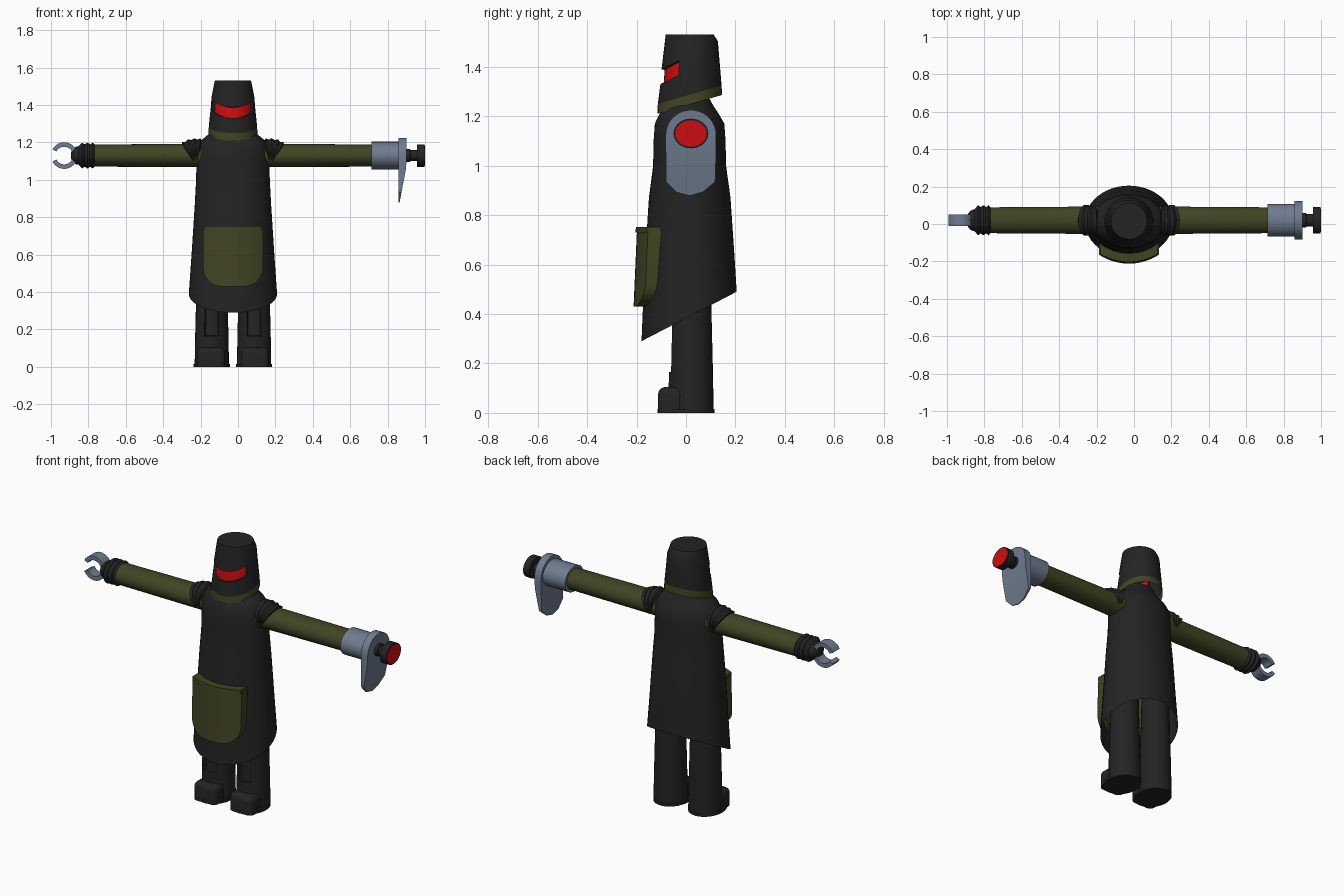
import bpy, bmesh, math
from math import sin, cos, pi, radians

if "Cube" in bpy.data.objects:
    bpy.data.objects.remove(bpy.data.objects["Cube"])

CX, ARM_Y, ARM_Z = -0.027, 0.02, 1.13


def mat(name, rgb):
    m = bpy.data.materials.new(name)
    m.diffuse_color = (*rgb, 1)
    m.use_nodes = True
    m.node_tree.nodes["Principled BSDF"].inputs["Base Color"].default_value = m.diffuse_color
    return m


DARK = mat("charcoal black", (0.017, 0.017, 0.017))
OLIVE = mat("olive green", (0.052, 0.058, 0.017))
METAL = mat("blue grey metal", (0.16, 0.2, 0.275))
RED = mat("bright red", (0.62, 0.004, 0.005))


def finish(name, bm, mats, angle=35):
    me = bpy.data.meshes.new(name)
    bm.to_mesh(me)
    bm.free()
    ob = bpy.data.objects.new(name, me)
    bpy.context.collection.objects.link(ob)
    for m in mats:
        me.materials.append(m)
    bpy.ops.object.select_all(action='DESELECT')
    bpy.context.view_layer.objects.active = ob
    ob.select_set(True)
    bpy.ops.object.shade_smooth_by_angle(angle=radians(angle))
    return ob


def loft(rings, cap0=True, cap1=True):
    """Skin a list of closed loops; returns the bmesh and faces[row][column]."""
    bm = bmesh.new()
    vs = [[bm.verts.new(p) for p in r] for r in rings]
    n = len(rings[0])
    rows = [[bm.faces.new((a[i], a[(i + 1) % n], b[(i + 1) % n], b[i])) for i in range(n)]
            for a, b in zip(vs, vs[1:])]
    if cap0:
        bm.faces.new(vs[0][::-1])
    if cap1:
        bm.faces.new(vs[-1])
    bmesh.ops.recalc_face_normals(bm, faces=bm.faces[:])
    return bm, rows


def oval(cx, cy, z, rx, ry, slope=0, n=32):
    """Horizontal or front-to-back tilted oval loop."""
    return [(cx + rx * cos(2 * pi * i / n), cy + ry * sin(2 * pi * i / n),
             z + slope * ry * sin(2 * pi * i / n)) for i in range(n)]


def x_lathe(name, profile, mats, n=32, wide=1.17):
    """Oval turned part along the arm axis from (x, radius) points."""
    rings = [[(x, ARM_Y + wide * r * cos(2 * pi * i / n), ARM_Z + r * sin(2 * pi * i / n))
              for i in range(n)] for x, r in profile]
    bm, _ = loft(rings)
    return finish(name, bm, mats)


# robe: slanted open hem, (z, half width, front y, back y)
robe = [(0.62, 0.220, -0.166, 0.197), (0.87, 0.204, -0.15, 0.18), (1.0, 0.197, -0.133, 0.162),
        (1.10, 0.195, -0.131, 0.16), (1.17, 0.190, -0.126, 0.155), (1.21, 0.172, -0.107, 0.132),
        (1.24, 0.135, -0.09, 0.112), (1.27, 0.1, -0.075, 0.095), (1.30, 0.085, -0.06, 0.085)]
rings = [oval(CX, 0.0125, 0.39, 0.236, 0.1925, 0.52, 48)]
rings += [oval(CX, (f + b) / 2, z, w, (b - f) / 2, 0, 48) for z, w, f, b in robe]
bm, _ = loft(rings, cap0=False)
finish("robe", bm, [DARK], 50)

# helmet: olive rim band, recessed red visor between tilted loops
levels = [(1.248, 0.131, 0.29), (1.287, 0.129, 0.29), (1.389, 0.1185, 0.5),
          (1.446, 0.114, 0.5), (1.53, 0.097, 0)]
bm, rows = loft([oval(CX, 0.015, z, r, r, s) for z, r, s in levels], cap0=False)
for f in rows[0]:
    f.material_index = 1
visor = [rows[2][i] for i in range(18, 30)]
bmesh.ops.inset_region(bm, faces=visor, thickness=0.001, depth=-0.013, use_even_offset=True)
for f in visor:
    f.material_index = 2
finish("helmet", bm, [DARK, OLIVE, RED])


# front pouch and its lip, curved round the robe
def pouch_part(name, out, half, top, bottom, corner):
    cols = []
    for k in range(17):
        x = half * sin(pi * (k / 16 - 0.5))
        d = max(0, abs(x) - half + corner)
        zb = bottom + corner - math.sqrt(max(0, corner ** 2 - d * d))
        fy = [-0.198 - out - 0.044 * (0.75 - z) + 1.75 * x * x for z in (top, zb)]
        cols.append([(CX + x, fy[0], top), (CX + x, fy[1], zb),
                     (CX + x, fy[1] + 0.065, zb), (CX + x, fy[0] + 0.07, top)])
    bm, _ = loft(cols)
    finish(name, bm, [OLIVE])


pouch_part("pouch", 0, 0.16, 0.735, 0.43, 0.1)
pouch_part("pouch_lip", 0.005, 0.156, 0.752, 0.73, 0.001)

for side, s in (("left", -1), ("right", 1)):
    # leg with a shin groove, sole and toe cap
    x = CX + s * 0.113
    bm, rows = loft([oval(x, 0.02, z, r, r, 0, 28) for z, r in
                     ((0, 0.092), (0.166, 0.089), (0.62, 0.078))])
    bmesh.ops.inset_region(bm, faces=rows[1][19:23], thickness=0.001, depth=-0.014,
                           use_even_offset=True)
    finish(side + "_leg", bm, [DARK])
    bm, _ = loft([oval(x, 0, z, 0.097, 0.116) for z in (0, 0.016)])
    finish(side + "_sole", bm, [DARK])
    bm = bmesh.new()
    bmesh.ops.create_cube(bm, size=1)
    for v in bm.verts:
        v.co = (x + s * 0.004 + v.co.x * 0.15, -0.0565 + v.co.y * 0.113, 0.0525 + v.co.z * 0.105)
    bmesh.ops.bevel(bm, geom=[e for e in bm.edges if max(v.co.z for v in e.verts) > 0.05],
                    offset=0.03, segments=4, profile=0.5, affect='EDGES')
    finish(side + "_toe_cap", bm, [DARK], 40)

    # pleated shoulder fanning out from the armpit
    n, rings = 32, []
    for k in range(9):
        a = radians(37 - 52 * k / 8)
        r = 0.074 * (0.72 if k in (0, 8) else (1.0 if k % 2 else 0.9))
        c = 0.074
        rings.append([(CX + s * (0.196 + sin(a) * (c + r * sin(t))),
                       ARM_Y + 1.12 * r * cos(t),
                       1.075 + cos(a) * (c + r * sin(t)))
                      for t in (2 * pi * i / n for i in range(n))])
    bm, _ = loft(rings)
    finish(side + "_shoulder_pleats", bm, [DARK], 25)

# sleeves
x_lathe("left_sleeve", [(-0.15, 0.063), (-0.79, 0.059)], [OLIVE])
x_lathe("right_sleeve", [(0.1, 0.063), (0.74, 0.059)], [OLIVE])

# left wrist: ribbed cuff and rounded end
x_lathe("left_ribbed_cuff", [(-0.765, 0.058), (-0.777, 0.069), (-0.79, 0.06), (-0.805, 0.069),
                             (-0.82, 0.06), (-0.834, 0.069), (-0.852, 0.05)], [DARK])
x_lathe("left_wrist", [(-0.82, 0.05), (-0.86, 0.049), (-0.877, 0.042), (-0.888, 0.029),
                       (-0.893, 0.015)], [DARK])

# left claw: open C-shaped grip
arc = []
for k in range(33):
    t = pi + 0.47 + (2 * pi - 0.94) * k / 32
    arc.append([(-0.929 + r * cos(t), y, 1.13 + r * sin(t))
                for r, y in ((0.047, -0.012), (0.071, -0.012), (0.071, 0.052), (0.047, 0.052))])
bm, _ = loft(arc)
finish("left_claw", bm, [METAL])

# right wrist: metal cuff, blade plate and red-tipped knob
x_lathe("right_metal_cuff", [(0.713, 0.074), (0.87, 0.074)], [METAL])
outline = [(ARM_Y + 0.102 * cos(pi * i / 20), 1.125 + 0.1 * sin(pi * i / 20)) for i in range(21)]
outline += [(-0.082, 1.06), (-0.08, 0.935), (-0.04, 0.893), (0.014, 0.878),
            (0.068, 0.893), (0.118, 0.935), (0.122, 1.06)]


def plate_x(z):
    return 0.902 - max(0, 1.08 - z) * 0.19


bm, _ = loft([[(0.858, y, z) for y, z in outline],
              [(plate_x(z), y, z) for y, z in outline]], cap1=False)
edge = [e for e in bm.edges if e.is_boundary]
# bridge the tapering outer face with strips, as it is bent
top = {(round(v.co.y, 4), round(v.co.z, 4)): v for e in edge for v in e.verts}
loop = [top[(round(y, 4), round(z, 4))] for y, z in outline]
m = len(loop)
bm.faces.new(loop[:21] + [loop[21], loop[27]])
bm.faces.new([loop[i] for i in range(21, m)])
bmesh.ops.recalc_face_normals(bm, faces=bm.faces[:])
finish("right_blade_plate", bm, [METAL], 30)

x_lathe("right_knob", [(0.89, 0.034), (0.92, 0.034), (0.922, 0.029), (0.956, 0.029),
                       (0.958, 0.06), (0.998, 0.06)], [DARK])
x_lathe("right_knob_lens", [(0.994, 0.053), (1.0, 0.053)], [RED], wide=1.2)
